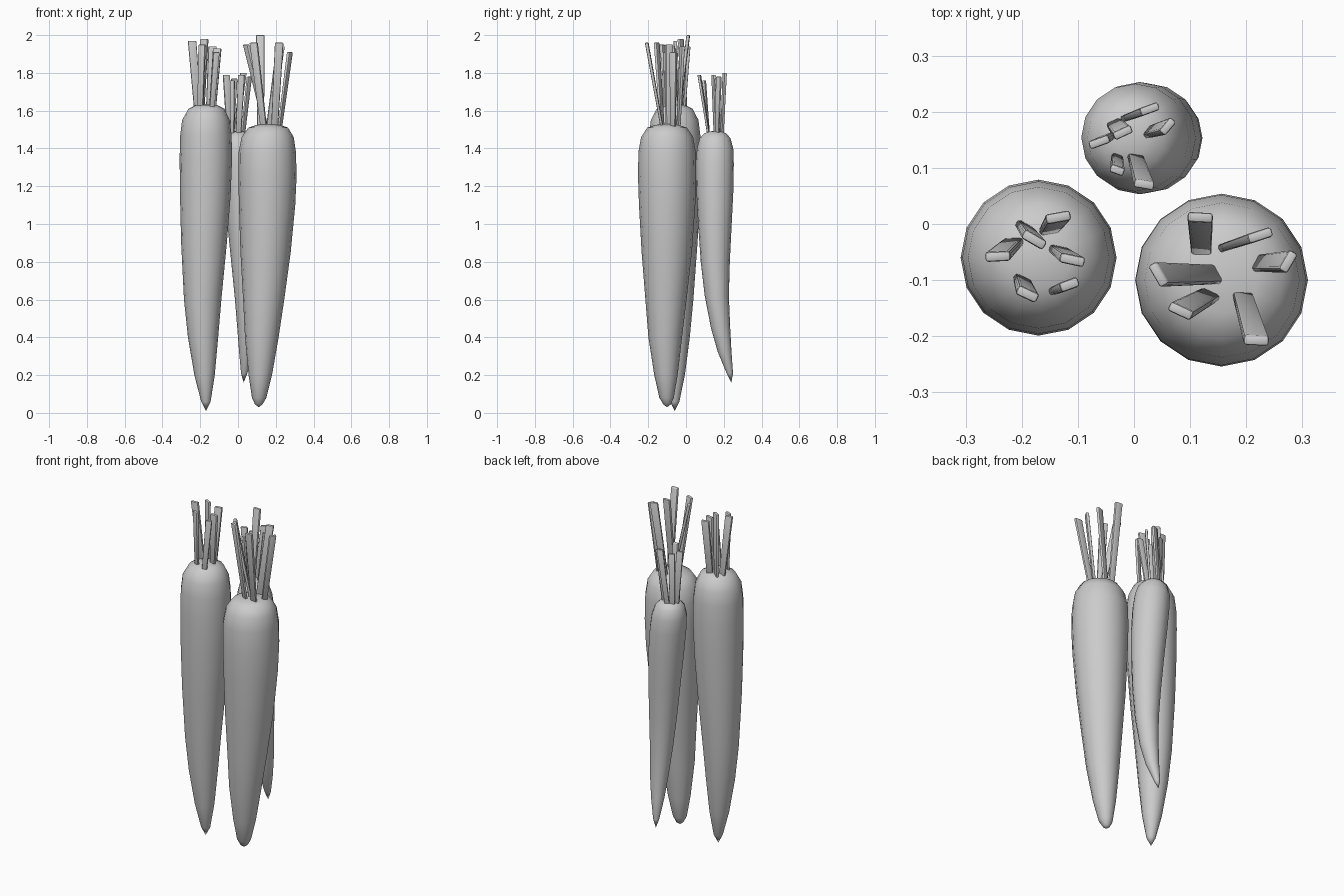
import bpy, bmesh, math
from mathutils import Vector

SIDES = 16


def finish(bm, name, angle):
    bmesh.ops.recalc_face_normals(bm, faces=bm.faces)
    me = bpy.data.meshes.new(name)
    bm.to_mesh(me)
    bm.free()
    ob = bpy.data.objects.new(name, me)
    bpy.context.collection.objects.link(ob)
    bpy.ops.object.select_all(action='DESELECT')
    ob.select_set(True)
    bpy.context.view_layer.objects.active = ob
    bpy.ops.object.shade_smooth_by_angle(angle=math.radians(angle))
    return ob


def carrot(name, rings):
    """Loft of rings (x, y, z, radius); the first and last entries are poles."""
    bm = bmesh.new()
    loops = []
    for x, y, z, r in rings[1:-1]:
        loops.append([bm.verts.new((x + r * math.cos(math.tau * i / SIDES),
                                    y + r * math.sin(math.tau * i / SIDES), z))
                      for i in range(SIDES)])
    low, high = bm.verts.new(rings[0][:3]), bm.verts.new(rings[-1][:3])
    for i in range(SIDES):
        j = (i + 1) % SIDES
        for a, b in zip(loops, loops[1:]):
            bm.faces.new((a[i], a[j], b[j], b[i]))
        bm.faces.new((low, loops[0][j], loops[0][i]))
        bm.faces.new((high, loops[-1][i], loops[-1][j]))
    return finish(bm, name, 60)


def stem(name, base, top, angle, width=0.045, thick=0.018):
    """Flat leaning stalk with rounded edges, slightly wider at the top."""
    a = math.radians(angle)
    u, v = Vector((math.cos(a), math.sin(a), 0)), Vector((-math.sin(a), math.cos(a), 0))
    bm = bmesh.new()
    bmesh.ops.create_cube(bm, size=1)
    for p in bm.verts:
        c, k = (Vector(top), 1) if p.co.z > 0 else (Vector(base), 0.8)
        p.co = c + u * p.co.x * width * k + v * p.co.y * thick * k
    bmesh.ops.bevel(bm, geom=bm.edges[:], offset=thick * 0.3, segments=2,
                    profile=0.5, affect='EDGES')
    return finish(bm, name, 40)


# Roots
carrot("left_carrot", [
    (-.17, -.06, .01, 0), (-.17, -.06, .06, .025), (-.177, -.06, .2, .054),
    (-.185, -.06, .4, .08), (-.187, -.06, .6, .099), (-.18, -.06, .9, .121),
    (-.173, -.06, 1.15, .134), (-.17, -.06, 1.35, .139), (-.17, -.06, 1.47, .136),
    (-.17, -.06, 1.55, .126), (-.167, -.06, 1.61, .095), (-.167, -.06, 1.63, .055),
    (-.167, -.06, 1.635, 0)])
carrot("right_carrot", [
    (.11, -.1, .03, 0), (.11, -.1, .045, .02), (.112, -.103, .08, .038),
    (.118, -.106, .2, .062), (.126, -.11, .4, .089), (.136, -.106, .6, .109),
    (.146, -.102, .85, .133), (.154, -.1, 1.1, .149), (.156, -.1, 1.25, .154),
    (.155, -.1, 1.38, .152), (.157, -.1, 1.46, .138), (.16, -.1, 1.51, .105),
    (.16, -.1, 1.525, .06), (.16, -.1, 1.53, 0)])
carrot("back_carrot", [
    (.03, .24, .16, 0), (.033, .232, .21, .017), (.042, .205, .32, .036),
    (.047, .183, .45, .051), (.046, .163, .62, .064), (.041, .155, .8, .077),
    (.033, .153, 1., .089), (.022, .153, 1.18, .098), (.01, .153, 1.32, .1),
    (.002, .154, 1.4, .096), (-.002, .154, 1.455, .081), (-.003, .155, 1.48, .058),
    (-.003, .155, 1.49, .03), (-.003, .155, 1.493, 0)])

# Stalks: base x, y, top x, y, z, facing angle, width
STALKS = {
    "left": (1.59, [
        (-.213, -.03, -.243, -.058, 1.97, 3, .045), (-.195, -.005, -.178, -.028, 1.98, -30, .045),
        (-.2, -.098, -.19, -.125, 1.95, -25, .04), (-.152, -.013, -.135, .012, 1.94, 10, .045),
        (-.136, -.045, -.11, -.064, 1.93, -12, .045), (-.14, -.118, -.115, -.108, 1.91, 20, .035)]),
    "right": (1.5, [
        (.12, -.05, .118, .012, 2.0, -3, .045), (.165, -.04, .225, -.02, 1.94, 18, .045),
        (.22, -.07, .275, -.067, 1.91, 60, .04), (.15, -.09, .043, -.09, 1.95, -60, .045),
        (.137, -.125, .083, -.155, 1.96, -25, .045), (.193, -.125, .218, -.208, 1.96, -3, .045)]),
    "back": (1.46, [
        (-.012, .19, .028, .205, 1.8, 20, .035), (-.036, .18, -.02, .163, 1.77, 25, .035),
        (-.044, .156, -.062, .146, 1.79, 20, .038), (-.03, .12, -.03, .096, 1.76, -20, .026),
        (.002, .122, .018, .07, 1.79, -10, .036), (.025, .164, .06, .174, 1.78, 50, .032)]),
}
for side, (z, rows) in STALKS.items():
    for n, (bx, by, tx, ty, tz, ang, w) in enumerate(rows, 1):
        stem(f"{side}_stalk_{n}", (bx, by, z), (tx, ty, tz), ang, w,
             0.015 if side == "back" else 0.018)
